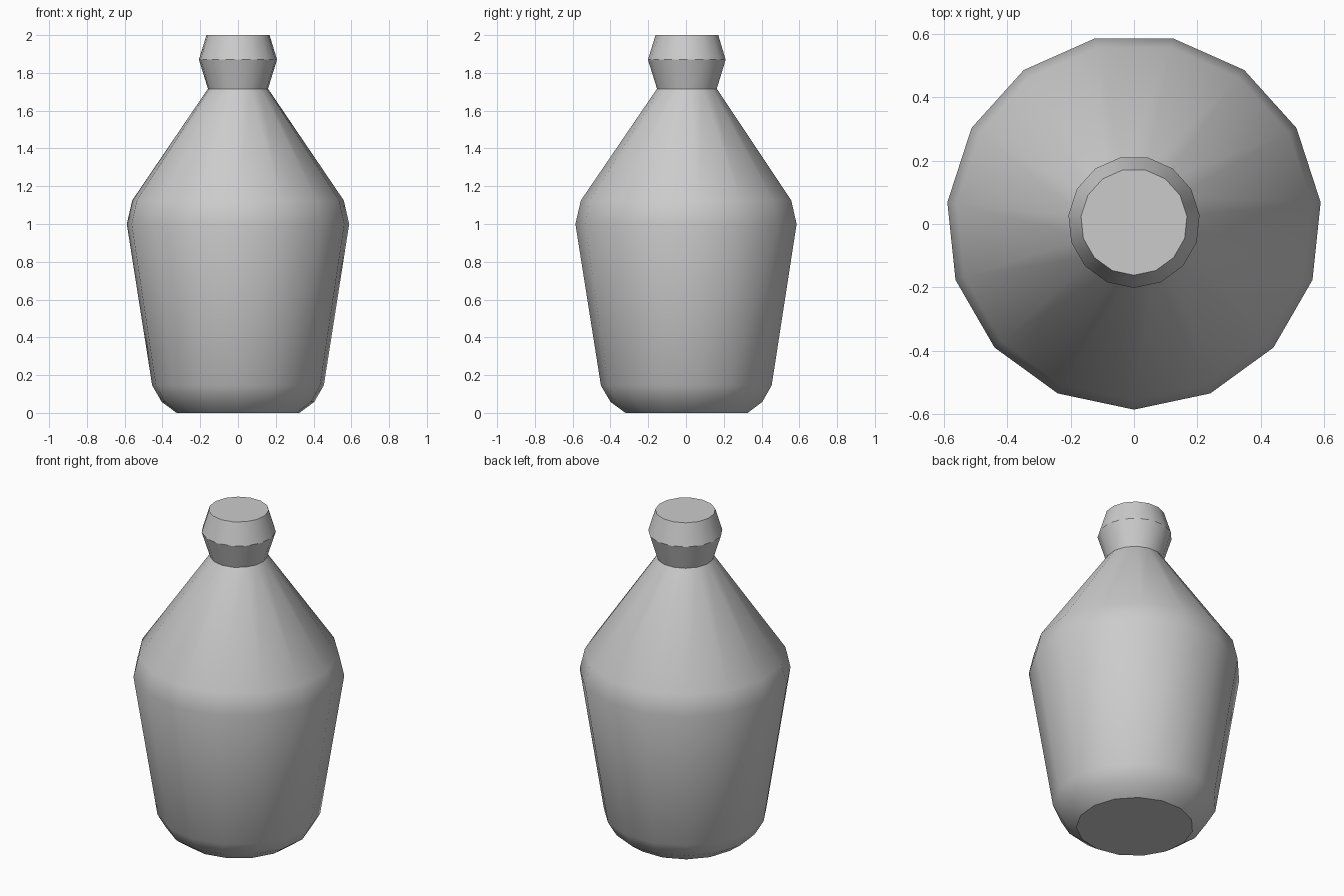
import bpy, bmesh
from math import sin, cos, tau, radians

cube = bpy.data.objects.get("Cube")
if cube:
    bpy.data.objects.remove(cube, do_unlink=True)

SIDES = 15
CENTRE_Y = 0.0065

grey = bpy.data.materials.new("plain_grey")
grey.use_nodes = True
colour = (0.6, 0.6, 0.6, 1)
grey.diffuse_color = colour
grey.node_tree.nodes["Principled BSDF"].inputs["Base Color"].default_value = colour


def lathe(name, profile):
    """Turn (radius, height) points around the z axis and close both ends."""
    bm = bmesh.new()
    rings = []
    for r, z in profile:
        rings.append([bm.verts.new((r * sin(tau * i / SIDES),
                                    CENTRE_Y - r * cos(tau * i / SIDES), z))
                      for i in range(SIDES)])
    for low, high in zip(rings, rings[1:]):
        for i in range(SIDES):
            j = (i + 1) % SIDES
            bm.faces.new((low[i], low[j], high[j], high[i]))
    bm.faces.new(rings[0][::-1])
    bm.faces.new(rings[-1])
    bmesh.ops.recalc_face_normals(bm, faces=bm.faces)
    mesh = bpy.data.meshes.new(name)
    bm.to_mesh(mesh)
    bm.free()
    mesh.materials.append(grey)
    obj = bpy.data.objects.new(name, mesh)
    bpy.context.collection.objects.link(obj)
    bpy.ops.object.select_all(action='DESELECT')
    obj.select_set(True)
    bpy.context.view_layer.objects.active = obj
    bpy.ops.object.shade_smooth_by_angle(angle=radians(30))
    return obj


# Whole bottle: base, rounded foot, body, shoulder, neck and flared lip
lathe("bottle", [(0.327, 0), (0.406, 0.058), (0.457, 0.145),
                 (0.592, 1.0), (0.563, 1.125), (0.16, 1.716),
                 (0.208, 1.87), (0.168, 2.0)])
